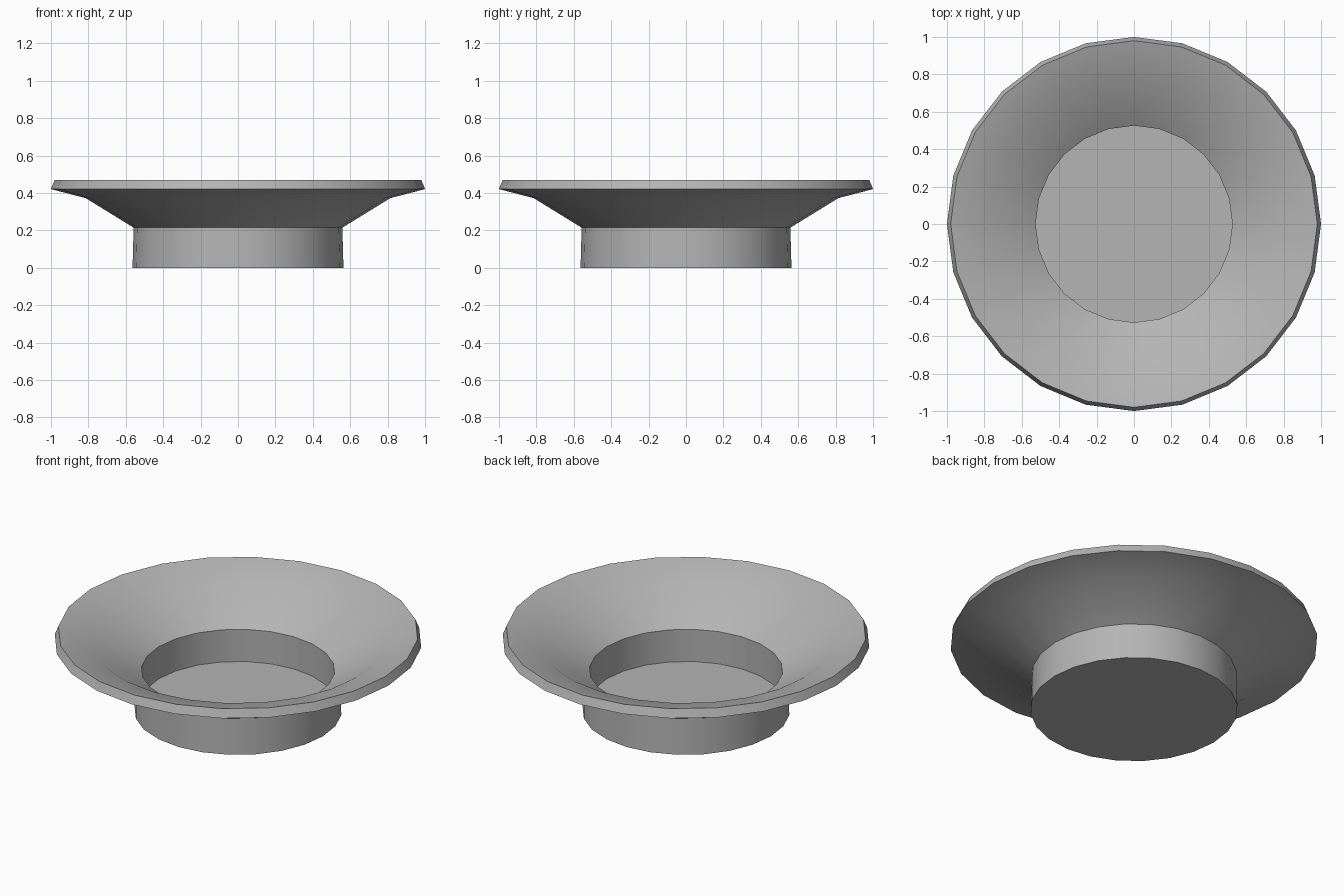
import bpy, bmesh, math

if "Cube" in bpy.data.objects:
    bpy.data.objects.remove(bpy.data.objects["Cube"])

SIDES = 24

# Cross-section (radius, height): underside, rim, inside flare, well, floor
profile = [(0.564, 0.0), (0.558, 0.215), (0.815, 0.373), (1.0, 0.421),
           (0.98, 0.47), (0.79, 0.415), (0.526, 0.246), (0.526, 0.053)]

bm = bmesh.new()
rings = []
for r, z in profile:
    rings.append([bm.verts.new((r * math.cos(2 * math.pi * i / SIDES),
                                r * math.sin(2 * math.pi * i / SIDES), z))
                  for i in range(SIDES)])

# Walls between neighbouring rings
for a, b in zip(rings, rings[1:]):
    for i in range(SIDES):
        j = (i + 1) % SIDES
        bm.faces.new((a[i], a[j], b[j], b[i]))

# Flat base and inner floor
bm.faces.new(rings[0][::-1])
bm.faces.new(rings[-1])
bmesh.ops.recalc_face_normals(bm, faces=bm.faces)

mesh = bpy.data.meshes.new("flared_dish")
bm.to_mesh(mesh)
bm.free()
dish = bpy.data.objects.new("flared_dish", mesh)
bpy.context.collection.objects.link(dish)

# Dark grey finish
grey = bpy.data.materials.new("dark_grey")
grey.diffuse_color = (0.46, 0.46, 0.46, 1.0)
grey.use_nodes = True
grey.node_tree.nodes["Principled BSDF"].inputs["Base Color"].default_value = grey.diffuse_color
mesh.materials.append(grey)

# Smooth walls, sharp rims
bpy.context.view_layer.objects.active = dish
dish.select_set(True)
bpy.ops.object.shade_smooth_by_angle(angle=math.radians(30))
